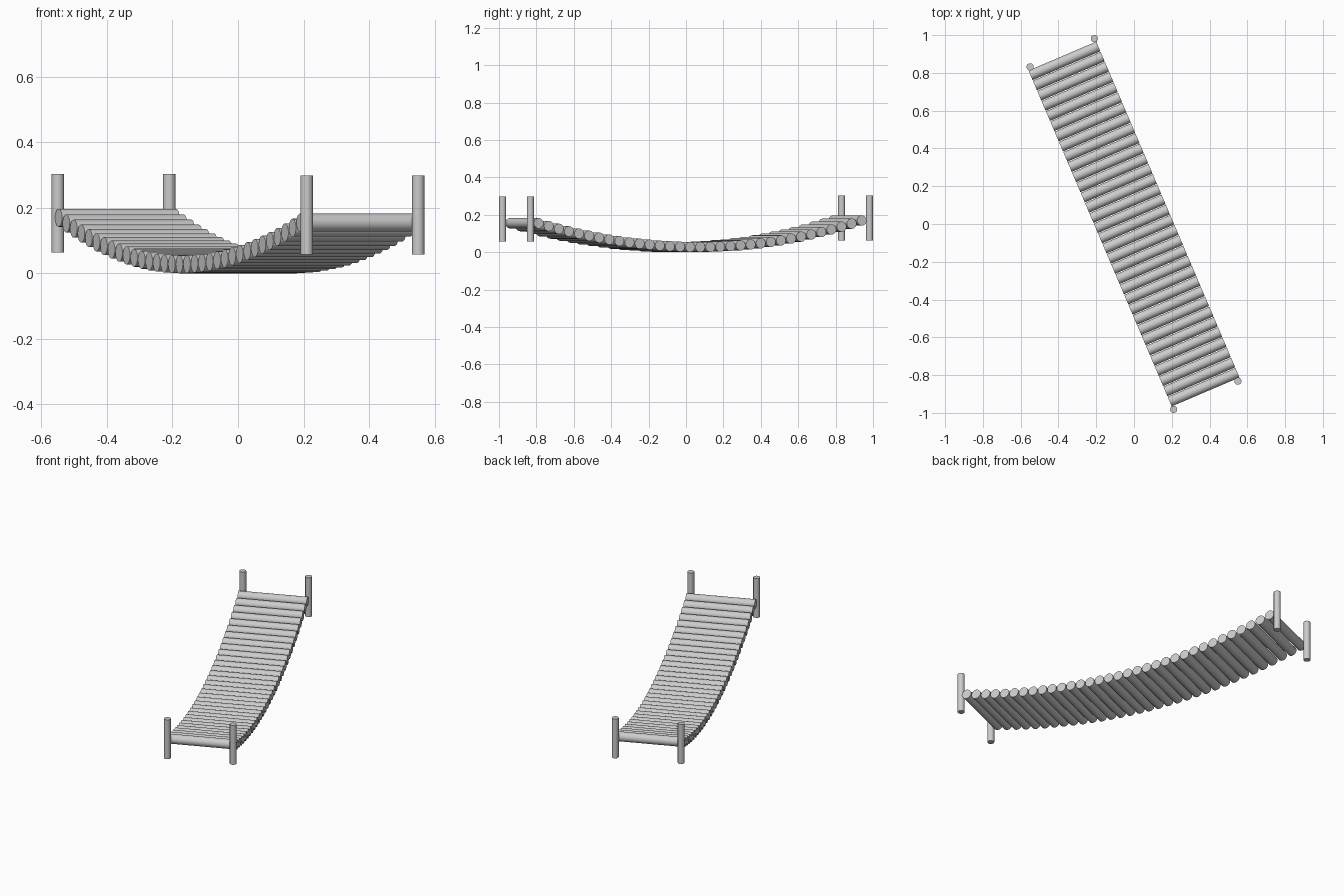
import bpy, math
from mathutils import Vector

if "Cube" in bpy.data.objects:
    bpy.data.objects.remove(bpy.data.objects["Cube"])

ANGLE = math.radians(23.1)          # bridge is turned about z
ALONG = Vector((-math.sin(ANGLE), math.cos(ANGLE), 0))
LOGS, HALF_SPAN, LOG_R, LOG_LEN = 33, 0.939, 0.0275, 0.39


def cylinder(name, r, length, loc, rot=(0, 0, 0)):
    bpy.ops.mesh.primitive_cylinder_add(vertices=24, radius=r, depth=length,
                                        location=loc, rotation=rot)
    ob = bpy.context.object
    ob.name = name
    bpy.ops.object.shade_smooth_by_angle(angle=math.radians(40))
    return ob


# deck logs hanging in a shallow sag, back end slightly higher
for i in range(LOGS):
    t = -1 + 2 * i / (LOGS - 1)
    p = ALONG * (t * HALF_SPAN)
    rise = 0.142 if t > 0 else 0.127
    p.z = LOG_R + rise * t * t
    cylinder(f"deck_log_{i + 1}", LOG_R, LOG_LEN, p, (0, math.pi / 2, ANGLE))

# two upright posts at each end
for end, s, z in (("front", 1, 0.178), ("back", -1, 0.183)):
    for side, x, y in (("a", 0.21, -0.981), ("b", 0.55, -0.832)):
        cylinder(f"{end}_post_{side}", 0.019, 0.24, (s * x, s * y, z))
